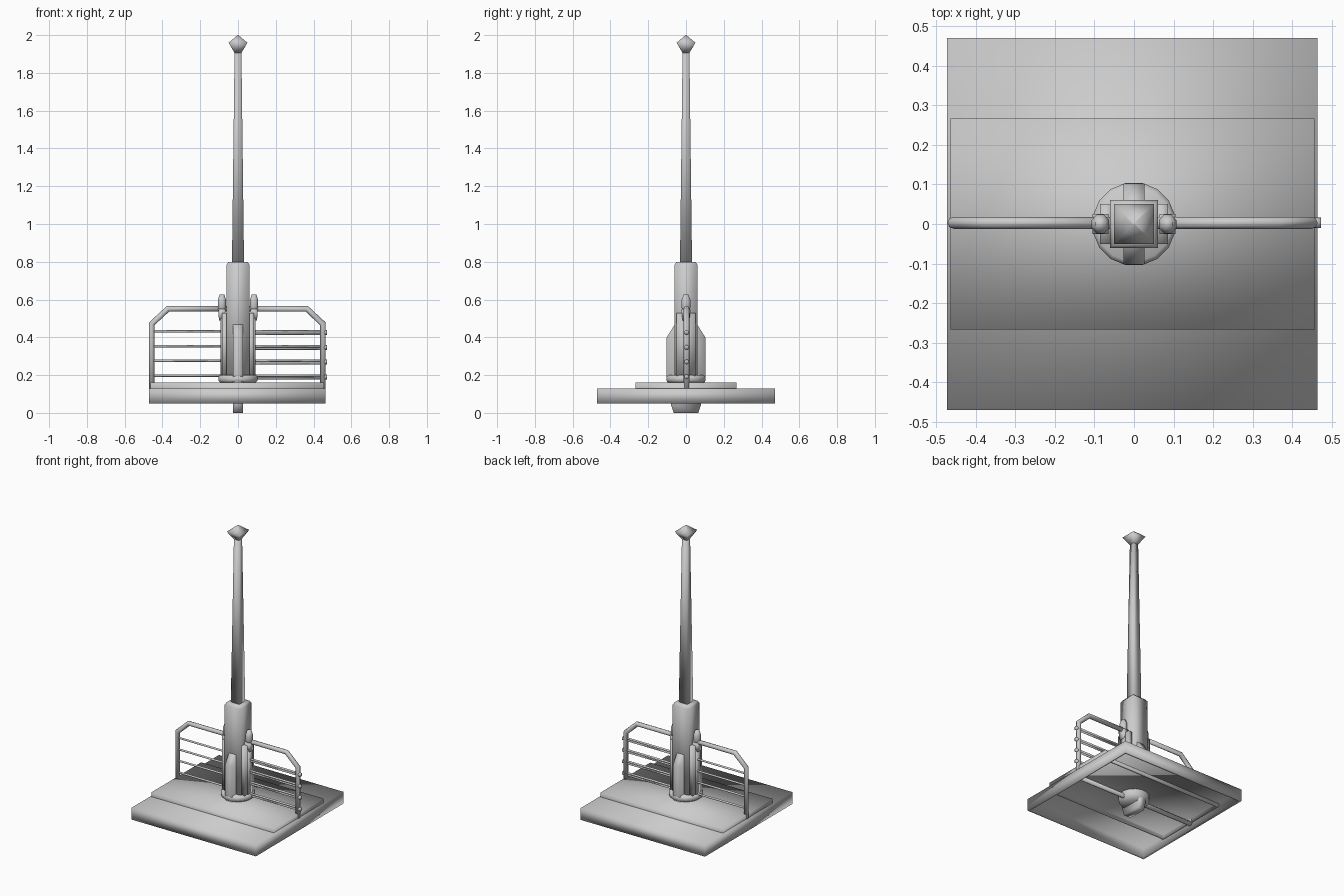
import bpy, bmesh, math
from mathutils import Vector, Matrix

cube = bpy.data.objects.get("Cube")
if cube:
    bpy.data.objects.remove(cube)

GREY = (0.6, 0.6, 0.6, 1)
mat = bpy.data.materials.new("light grey")
mat.use_nodes = True
mat.diffuse_color = GREY
mat.node_tree.nodes["Principled BSDF"].inputs["Base Color"].default_value = GREY


def finish(name, bm):
    bmesh.ops.recalc_face_normals(bm, faces=bm.faces)
    mesh = bpy.data.meshes.new(name)
    for face in bm.faces:
        face.smooth = True
    bm.to_mesh(mesh)
    bm.free()
    mesh.materials.append(mat)
    obj = bpy.data.objects.new(name, mesh)
    bpy.context.collection.objects.link(obj)
    return obj


def loft(name, rings, sides=4):
    """Stack of regular rings (half width, half depth, z), closed at both ends."""
    bm = bmesh.new()
    turn = math.pi / sides
    scale = 1 / math.cos(turn) if sides == 4 else 1
    loops = []
    for rx, ry, z in rings:
        angles = [turn + 2 * math.pi * i / sides for i in range(sides)]
        loops.append([bm.verts.new((rx * scale * math.cos(a), ry * scale * math.sin(a), z))
                      for a in angles])
    for low, high in zip(loops, loops[1:]):
        for i in range(sides):
            j = (i + 1) % sides
            bm.faces.new((low[i], low[j], high[j], high[i]))
    bm.faces.new(loops[0][::-1])
    bm.faces.new(loops[-1])
    return finish(name, bm)


def tray(name, half_x, half_y, bottom, top, wall, roof):
    """Slab hollowed from below."""
    bm = bmesh.new()
    bmesh.ops.create_cube(bm, size=1)
    for v in bm.verts:
        v.co = Vector((v.co.x * 2 * half_x, v.co.y * 2 * half_y,
                       top if v.co.z > 0 else bottom))
    under = min(bm.faces, key=lambda f: f.calc_center_median().z)
    bmesh.ops.inset_region(bm, faces=[under], thickness=wall)
    result = bmesh.ops.extrude_discrete_faces(bm, faces=[under])
    for v in result["faces"][0].verts:
        v.co.z = top - roof
    obj = finish(name, bm)
    obj.location.x = -0.004
    return obj


def tube(name, points, radius, sides=8):
    """Mitred tube through points in the plane y = 0."""
    pts = [Vector((x, 0.003, z)) for x, z in points]
    side = Vector((0, 1, 0))
    bm = bmesh.new()
    loops = []
    for i, p in enumerate(pts):
        before = (p - pts[i - 1]).normalized() if i else None
        after = (pts[i + 1] - p).normalized() if i < len(pts) - 1 else None
        before, after = before or after, after or before
        along = (before + after).normalized()
        across = along.cross(side) / max(0.3, along.dot(before))
        loops.append([bm.verts.new(p + radius * (math.cos(a) * across + math.sin(a) * side))
                      for a in [2 * math.pi * k / sides for k in range(sides)]])
    for a, b in zip(loops, loops[1:]):
        for i in range(sides):
            j = (i + 1) % sides
            bm.faces.new((a[i], a[j], b[j], b[i]))
    bm.faces.new(loops[0][::-1])
    bm.faces.new(loops[-1])
    return finish(name, bm)


def prism(name, outline, half):
    """Outline in y and z, given a thickness along x."""
    bm = bmesh.new()
    a = [bm.verts.new((-half, y, z)) for y, z in outline]
    b = [bm.verts.new((half, y, z)) for y, z in outline]
    bm.faces.new(a)
    bm.faces.new(b[::-1])
    for i in range(len(a)):
        j = (i + 1) % len(a)
        bm.faces.new((a[i], a[j], b[j], b[i]))
    return finish(name, bm)


# Base
tray("base_slab", 0.468, 0.47, 0.05, 0.13, 0.02, 0.015)
tray("base_plate", 0.46, 0.267, 0.095, 0.16, 0.02, 0.015)

# Collar and hub around the foot of the column
loft("foot_collar", [(0.095, 0.095, 0.16), (0.106, 0.106, 0.17),
                     (0.106, 0.106, 0.19), (0.095, 0.095, 0.2)], 16)
loft("foot_hub", [(0.07, 0.07, 0.05), (0.095, 0.095, 0.08), (0.095, 0.095, 0.165)], 16)

# Fin through the column, running down to the ground
half_fin = [(0.065, 0), (0.08, 0.045), (0.102, 0.18), (0.102, 0.4), (0.055, 0.475)]
prism("column_fin", half_fin + [(-y, z) for y, z in reversed(half_fin)], 0.026)

# Column, mast and finial
loft("column", [(0.06, 0.06, 0.17), (0.06, 0.06, 0.785), (0.05, 0.05, 0.8)])
loft("mast", [(0.032, 0.032, 0.79), (0.018, 0.018, 1.92)])
loft("finial", [(0.018, 0.018, 1.905), (0.05, 0.05, 1.96), (0.002, 0.002, 2.0)])

# Tie bar under the base
tube("under_bar", [(-0.45, 0.085), (0.44, 0.085)], 0.015)

# Railings, brackets and knobs on both sides
for label, s in (("right", -1), ("left", 1)):
    end = 0.456 if s < 0 else 0.449
    tube(label + "_rail_frame", [(s * end, 0.085), (s * end, 0.472),
                                 (s * (end - 0.085), 0.551), (s * 0.05, 0.551)], 0.015)
    for i, z in enumerate((0.197, 0.276, 0.353, 0.432)):
        tube(f"{label}_rail_bar_{i}", [(s * 0.05, z), (s * end, z)], 0.007, 6)
        if s > 0:
            tube(f"{label}_second_bar_{i}", [(0.05, z - 0.014), (end, z - 0.014)], 0.006, 6)
            tube(f"{label}_rail_stub_{i}", [(end, z - 0.006), (0.472, z - 0.006)], 0.013)

    plate = loft(label + "_column_plate", [(0.016, 0.05, 0.19), (0.016, 0.05, 0.53)])
    plate.location.x = s * 0.07
    strip = loft(label + "_column_strip", [(0.006, 0.022, 0.19), (0.006, 0.022, 0.5)])
    strip.location.x = s * 0.087
    bracket = loft(label + "_bracket", [(0.016, 0.018, 0.49), (0.02, 0.025, 0.55)])
    bracket.location.x = s * 0.085
    knob = loft(label + "_knob", [(0.018, 0.018, 0.54), (0.024, 0.026, 0.56),
                                  (0.024, 0.026, 0.595), (0.014, 0.014, 0.627)], 8)
    knob.location.x = s * 0.085
